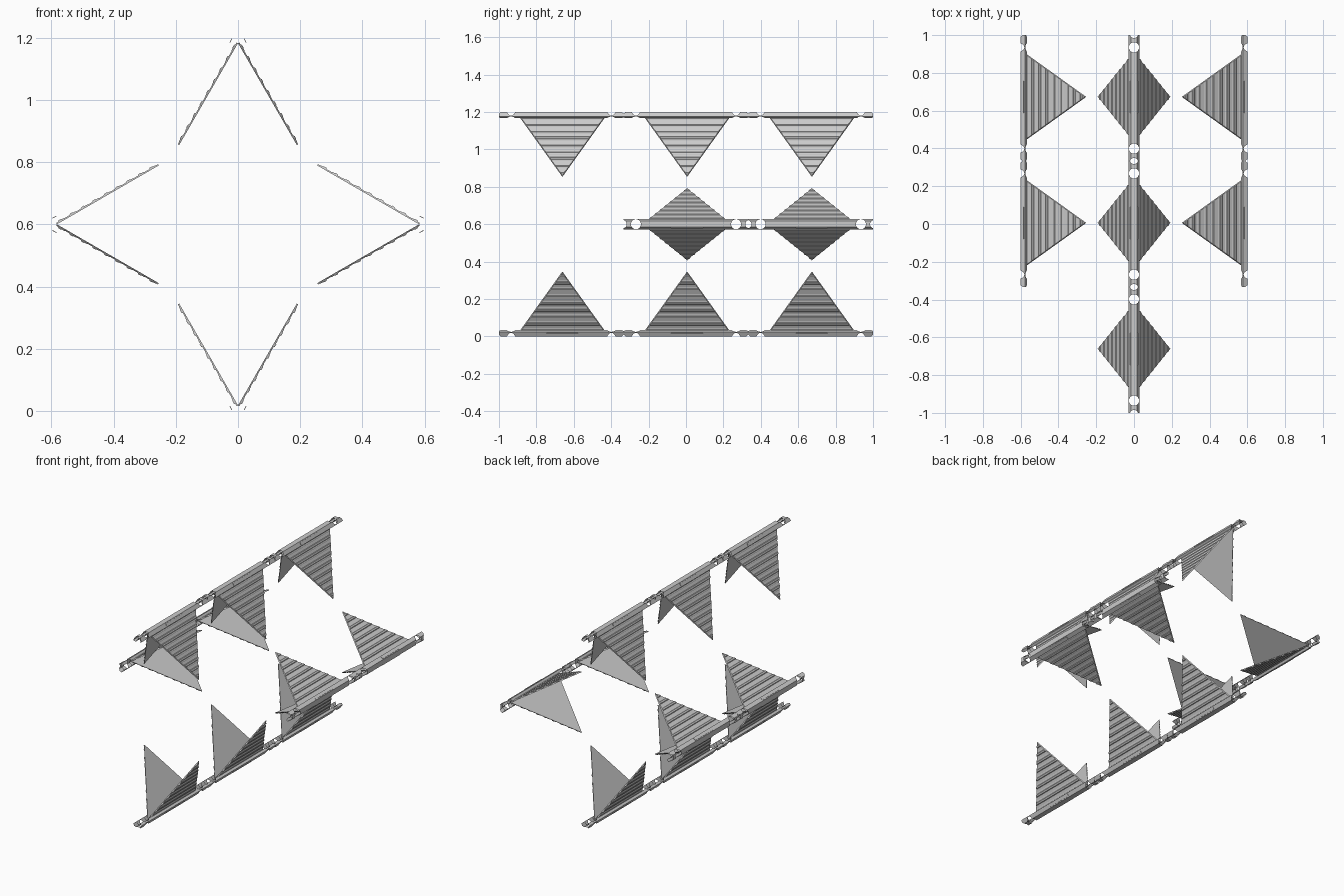
import bpy, bmesh, math
from mathutils import Matrix, Vector

if "Cube" in bpy.data.objects:
    bpy.data.objects.remove(bpy.data.objects["Cube"])

R = 0.6          # distance from the central axis to each rail
PITCH = 0.667    # spacing of units along y
HALF = 0.333     # half length of one rail


def to_mesh(bm, name):
    bmesh.ops.recalc_face_normals(bm, faces=bm.faces)
    me = bpy.data.meshes.new(name)
    bm.to_mesh(me)
    bm.free()
    return me


def add(name, me):
    ob = bpy.data.objects.new(name, me)
    bpy.context.collection.objects.link(ob)
    return ob


def loft(bm, rings, caps=True):
    rows = [[bm.verts.new(p) for p in ring] for ring in rings]
    n = len(rows[0])
    for a, b in zip(rows, rows[1:]):
        for i in range(n):
            j = (i + 1) % n
            bm.faces.new((a[i], a[j], b[j], b[i]))
    if caps:
        bm.faces.new(rows[0])
        bm.faces.new(rows[-1])


# Rail: folded V channel, open at the ends, with round holes and end notches
def rail_mesh():
    half = [(.016, 0), (.029, .023), (.016, .033), (.004, .013)]
    prof = half + [(-x, z) for x, z in reversed(half)]
    bm = bmesh.new()
    loft(bm, [[(x, y, z - R) for x, z in prof] for y in (-HALF, HALF)])
    rail = add("rail_source", to_mesh(bm, "rail"))
    bm = bmesh.new()
    for s in (-1, 1):
        for y, r in ((.268, .027), (.339, .022)):
            bmesh.ops.create_cone(bm, cap_ends=True, segments=24, radius1=r, radius2=r,
                                  depth=.2, matrix=Matrix.Translation((0, s * y, -R)))
    cutter = add("hole_cutter", to_mesh(bm, "hole_cutter"))
    cutter.hide_render = True
    mod = rail.modifiers.new("holes", 'BOOLEAN')
    mod.operation, mod.solver, mod.object = 'DIFFERENCE', 'EXACT', cutter
    bpy.context.view_layer.objects.active = rail
    bpy.ops.object.modifier_apply(modifier="holes")
    me = rail.data
    bpy.data.objects.remove(cutter)
    bpy.data.objects.remove(rail)
    # sheet shell: drop end caps and hole walls
    bm = bmesh.new()
    bm.from_mesh(me)
    bm.normal_update()
    bmesh.ops.delete(bm, geom=[f for f in bm.faces if abs(f.normal.y) > .05], context='FACES')
    # long raised strip on each sloping flange
    for s in (-1, 1):
        rings = [[(s * x, y, z - R) for x, z in
                  ((.0185, .004), (.0255, .017), (.0275, .016), (.0205, .003))]
                 for y in (-.08, .09)]
        loft(bm, rings)
    bm.to_mesh(me)
    bm.free()
    return me


# Panel pair: triangular plates, smooth inside and ribbed outside
def panel_mesh():
    length, width, base, rib, count = .38, .236, .005, .0035, 9
    step = length / count
    prof = [(0, base)]
    for i in range(count):
        d = i * step
        prof += [(d + step * f, base + h) for f, h in
                 ((.18, 0), (.26, rib), (.48, rib), (.54, rib * .4), (.72, rib * .4), (.78, 0))]
    prof.append((length - .002, base))
    bm = bmesh.new()
    for s in (-1, 1):
        u = Vector((s * .5, 0, .866))
        n = Vector((s * .866, 0, -.5))
        start = Vector((0, .006, .018 - R))
        rings = []
        for d, h in prof:
            w = width * (1 - d / length)
            wo = max(w - .004, w * .5)
            rings.append([start + u * d + n * k + Vector((0, y, 0))
                          for k, y in ((0, -w), (0, w), (h, wo), (h, -wo))])
        loft(bm, rings)
    return to_mesh(bm, "panels")


rail, panels = rail_mesh(), panel_mesh()

# Place units around the axis: three below and above, two on each side
layout = [("bottom", 0, (-1, 0, 1)), ("top", 180, (-1, 0, 1)),
          ("left", 90, (0, 1)), ("right", -90, (0, 1))]
for side, angle, slots in layout:
    for k in slots:
        for part, me in (("rail", rail), ("panels", panels)):
            ob = add(f"{side}_{part}_{k + 2}", me)
            ob.location = (0, k * PITCH, R)
            ob.rotation_euler = (0, math.radians(angle), 0)
            # keep panel offset pointing the same way along y
